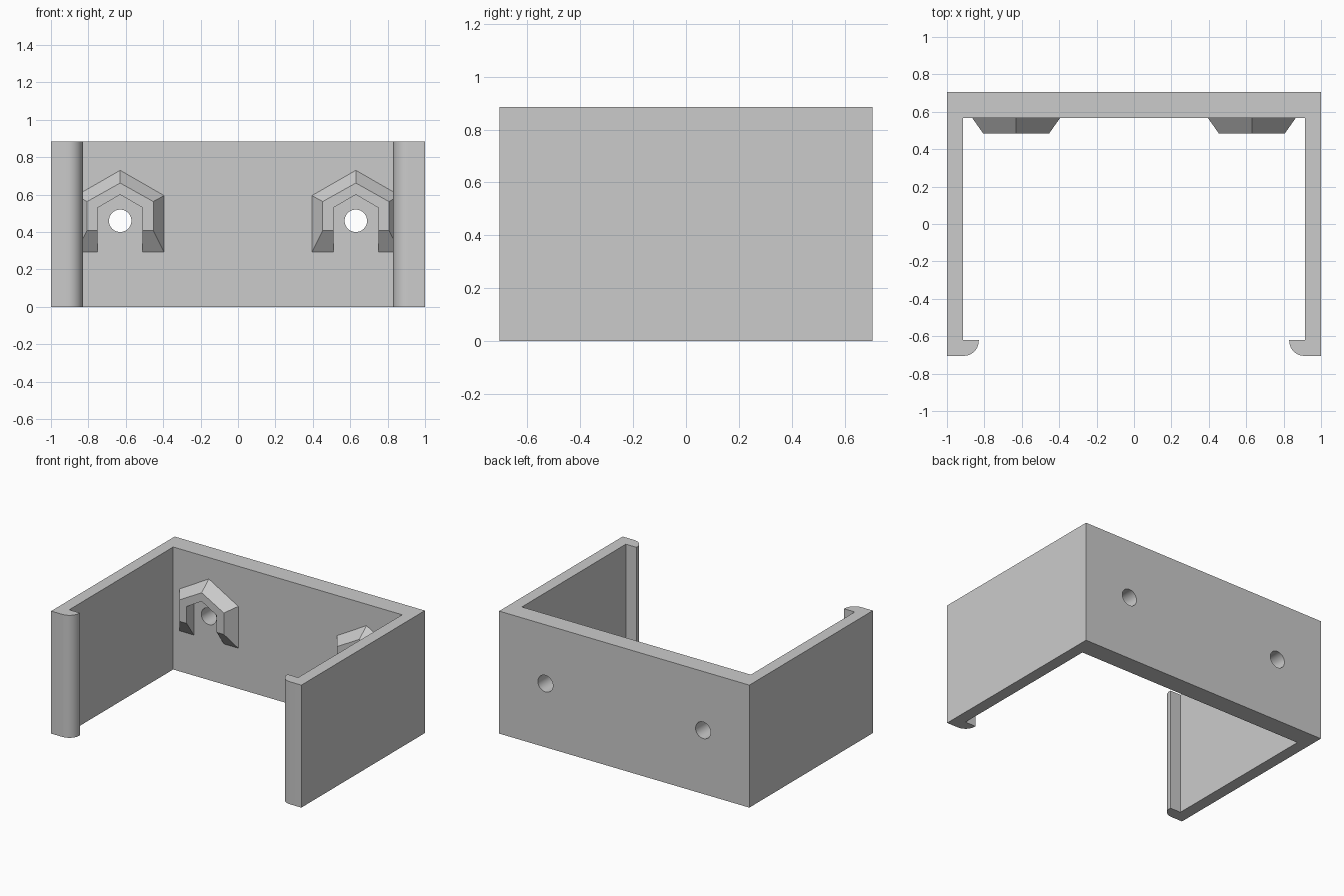
import bpy, bmesh
from math import sin, cos, pi

if "Cube" in bpy.data.objects:
    bpy.data.objects.remove(bpy.data.objects["Cube"])

grey = bpy.data.materials.new("light grey")
grey.use_nodes = True
colour = (0.6, 0.6, 0.6, 1)
grey.diffuse_color = colour
grey.node_tree.nodes["Principled BSDF"].inputs["Base Color"].default_value = colour

HEIGHT, BACK, WALL, LIP = 0.885, 0.705, 0.567, -0.62
HOLE_X, HOLE_Z = 0.63, 0.46


def loft(name, lower, upper, caps):
    """Join two matching loops of points, closing the chosen ends."""
    bm = bmesh.new()
    a = [bm.verts.new(p) for p in lower]
    b = [bm.verts.new(p) for p in upper]
    for i in range(len(a)):
        j = (i + 1) % len(a)
        bm.faces.new((a[i], a[j], b[j], b[i]))
    if "lower" in caps:
        bm.faces.new(a[::-1])
    if "upper" in caps:
        bm.faces.new(b)
    mesh = bpy.data.meshes.new(name)
    bm.to_mesh(mesh)
    bm.free()
    mesh.materials.append(grey)
    obj = bpy.data.objects.new(name, mesh)
    bpy.context.collection.objects.link(obj)
    return obj


# U-shaped bracket with rounded inward lips, drawn as half a plan and mirrored
RADIUS = 0.08
half = [(1, BACK), (1, -BACK)]
half += [(0.91 - RADIUS * sin(i * pi / 20), -BACK + RADIUS * (1 - cos(i * pi / 20)))
         for i in range(11)]
half += [(0.83, LIP), (0.915, LIP), (0.915, WALL)]
plan = [(x, y) for x, y in half[::-1]] + [(-x, y) for x, y in half]
bracket = loft("bracket", [(x, y, 0) for x, y in plan],
               [(x, y, HEIGHT) for x, y in plan], ("lower", "upper"))
bm = bmesh.new()
bm.from_mesh(bracket.data)
bmesh.ops.recalc_face_normals(bm, faces=bm.faces)
bm.to_mesh(bracket.data)
bm.free()

# Screw holes through the back wall
for side in (-1, 1):
    bpy.ops.mesh.primitive_cylinder_add(vertices=40, radius=0.06, depth=0.4,
                                        location=(side * HOLE_X, 0.65, HOLE_Z),
                                        rotation=(pi / 2, 0, 0))
    cutter = bpy.context.object
    cutter.name = "hole_cutter"
    cutter.hide_render = True
    cutter.data.materials.append(grey)
    cut = bracket.modifiers.new("screw hole", "BOOLEAN")
    cut.operation, cut.solver, cut.object = "DIFFERENCE", "EXACT", cutter
    bpy.context.view_layer.objects.active = bracket
    bpy.ops.object.modifier_apply(modifier=cut.name)
    bpy.data.objects.remove(cutter)

bpy.ops.object.select_all(action="DESELECT")
bracket.select_set(True)
bpy.context.view_layer.objects.active = bracket
bpy.ops.object.shade_smooth_by_angle(angle=pi / 6)


def arch(centre, y, width, bottom, shoulder, apex):
    """House-shaped arch outline around a straight inner opening."""
    inner = [(0.12, bottom), (0.12, 0.53), (0, 0.6), (-0.12, 0.53), (-0.12, bottom)]
    outer = [(-width, bottom), (-width, shoulder), (0, apex),
             (width, shoulder), (width, bottom)]
    return [(centre + x, y, z) for x, z in inner + outer]


# Bevelled hoods over the holes, open where they meet the wall
for name, side in (("right_hood", -1), ("left_hood", 1)):
    hood = loft(name, arch(side * HOLE_X, WALL, 0.235, 0.293, 0.595, 0.73),
                arch(side * HOLE_X, 0.485, 0.177, 0.408, 0.563, 0.662), ("upper",))
    bm = bmesh.new()
    bm.from_mesh(hood.data)
    front = max(bm.faces, key=lambda f: len(f.verts))
    front.normal_update()
    if front.normal.y > 0:
        bmesh.ops.reverse_faces(bm, faces=bm.faces)
    bm.to_mesh(hood.data)
    bm.free()
